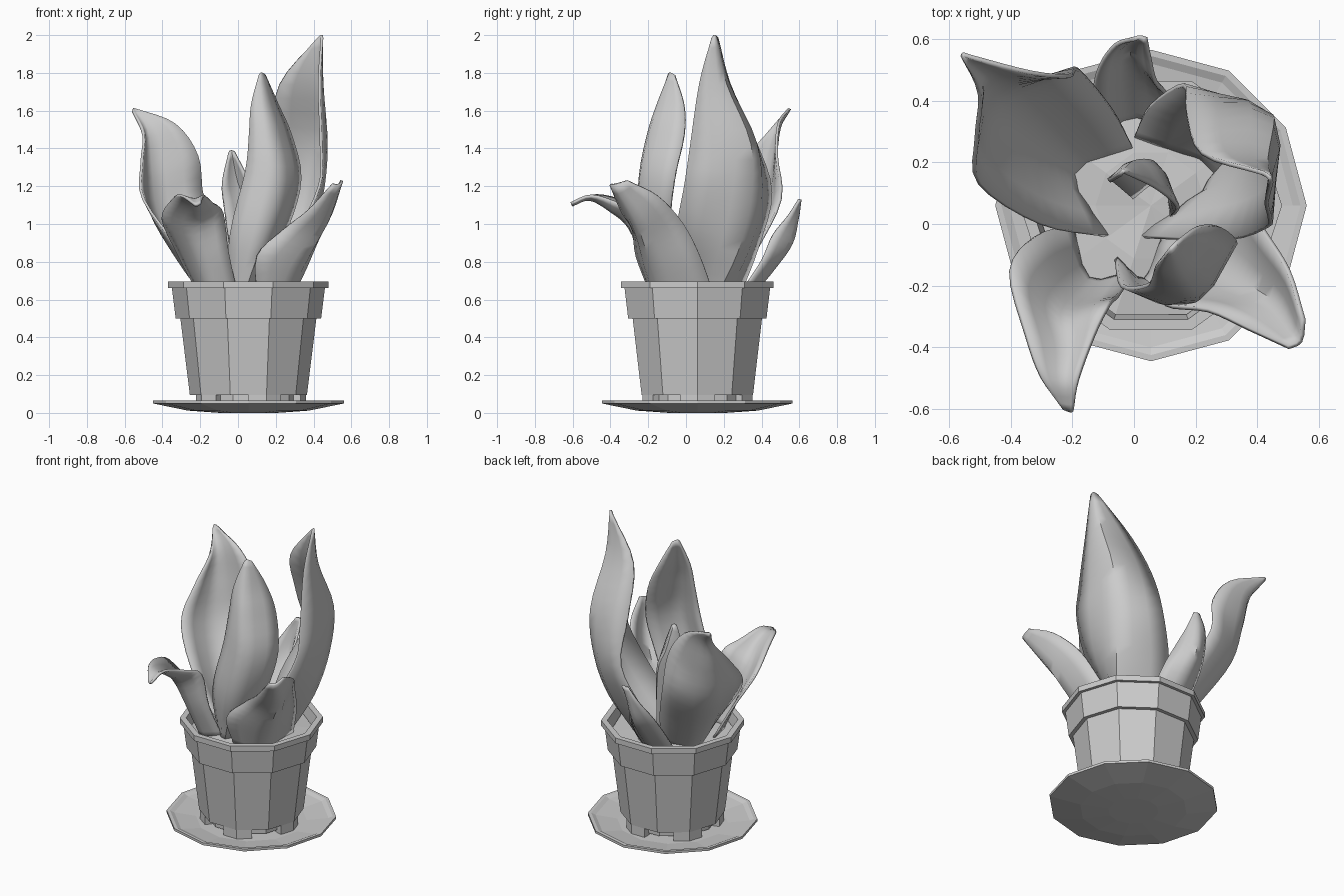
import bpy, math, random
from mathutils import Vector

random.seed(3)
CX, CY = 0.055, 0.06          # pot axis


def make(name, verts, faces):
    me = bpy.data.meshes.new(name)
    me.from_pydata(verts, [], faces)
    me.update()
    ob = bpy.data.objects.new(name, me)
    bpy.context.collection.objects.link(ob)
    return ob


def ring_point(r, z, k, sides):
    a = 2 * math.pi * k / sides
    return (CX + r * math.cos(a), CY + r * math.sin(a), z)


def lathe(name, profile, sides):
    # revolve an open (r, z) profile and cap both ends
    verts = [ring_point(r, z, k, sides) for r, z in profile for k in range(sides)]
    faces = []
    for i in range(len(profile) - 1):
        for k in range(sides):
            a, b = i * sides + k, i * sides + (k + 1) % sides
            faces.append((a, b, b + sides, a + sides))
    last = (len(profile) - 1) * sides
    faces.append(tuple(reversed(range(sides))))
    faces.append(tuple(last + k for k in range(sides)))
    return make(name, verts, faces)


def spline(pts, t):
    # Catmull-Rom through pts, t in 0..len-1
    i = min(int(t), len(pts) - 2)
    u = t - i
    p1, p2 = pts[i], pts[i + 1]
    p0 = pts[i - 1] if i else p1 * 2 - p2
    p3 = pts[i + 2] if i + 2 < len(pts) else p2 * 2 - p1
    return 0.5 * (2 * p1 + (p2 - p0) * u + (2 * p0 - 5 * p1 + 4 * p2 - p3) * u * u
                  + (3 * p1 - p0 - 3 * p2 + p3) * u ** 3)


def leaf(name, stations, across=6, along=4):
    # each station: one edge, midrib, other edge
    cols = [[Vector(s[j]) for s in stations] for j in range(3)]
    n = (len(stations) - 1) * along
    verts = []
    for i in range(n + 1):
        row = [spline(c, i / along) for c in cols]
        verts += [spline(row, 2 * k / across) for k in range(across + 1)]
    w = across + 1
    faces = [(i * w + k, i * w + k + 1, (i + 1) * w + k + 1, (i + 1) * w + k)
             for i in range(n) for k in range(across)]
    ob = make(name, verts, faces)
    m = ob.modifiers.new("thickness", 'SOLIDIFY')
    m.thickness, m.offset = 0.014, 0
    bpy.context.view_layer.objects.active = ob
    ob.select_set(True)
    bpy.ops.object.shade_smooth_by_angle(angle=math.radians(50))
    ob.select_set(False)
    return ob


# Saucer
lathe("saucer", [(0.15, 0), (0.32, 0.012), (0.505, 0.05), (0.505, 0.066),
                 (0.485, 0.066), (0.46, 0.054), (0.33, 0.035)], 12)

# Pot: recessed base, tapered body, collar band, rim, inner wall
lathe("pot", [(0.265, 0.05), (0.265, 0.095), (0.31, 0.095), (0.36, 0.5), (0.385, 0.5),
              (0.405, 0.66), (0.425, 0.66), (0.425, 0.695), (0.388, 0.695), (0.365, 0.56)], 10)

# Feet under the pot, straddling every other corner
for n in range(5):
    k = 2 * n
    plan = [(0.306, k - 0.5), (0.306, k), (0.306, k + 0.5), (0.25, k + 0.5), (0.25, k), (0.25, k - 0.5)]
    scale = lambda kk: 1 if kk == int(kk) else math.cos(math.pi / 10)
    vs = [ring_point(r * scale(q), z, q, 10) for z in (0.035, 0.1) for r, q in plan]
    fs = [(0, 5, 4, 1), (1, 4, 3, 2), (6, 7, 10, 11), (7, 8, 9, 10)]
    fs += [(i, (i + 1) % 6, (i + 1) % 6 + 6, i + 6) for i in range(6)]
    make(f"pot_foot_{n + 1}", vs, fs)

# Lumpy soil
sv = [(CX, CY, 0.655)]
for r in (0.18, 0.372):
    for k in range(10):
        x, y, z = ring_point(r, 0.645 if r < 0.2 else 0.62, k, 10)
        sv.append((x, y, z + random.uniform(-0.015, 0.015)))
sf = []
for k in range(10):
    j = (k + 1) % 10
    sf += [(0, 1 + k, 1 + j), (1 + k, 11 + k, 11 + j, 1 + j)]
make("soil", sv, sf)

# Leaves
leaf("tall_right_leaf", [
    [(0.0, -0.04, 0.62), (0.25, 0.15, 0.6), (0.0, 0.28, 0.62)],
    [(0.3, -0.05, 0.95), (0.36, 0.27, 0.85), (0.05, 0.38, 0.88)],
    [(0.43, -0.01, 1.2), (0.42, 0.34, 1.12), (0.16, 0.45, 1.17)],
    [(0.44, 0.02, 1.4), (0.45, 0.34, 1.42), (0.17, 0.36, 1.45)],
    [(0.43, 0.07, 1.74), (0.43, 0.21, 1.74), (0.22, 0.23, 1.74)],
    [(0.445, 0.135, 1.985), (0.44, 0.15, 2.0), (0.42, 0.165, 1.985)]])

leaf("tall_front_leaf", [
    [(-0.06, -0.1, 0.6), (0.02, -0.17, 0.6), (0.08, -0.02, 0.6)],
    [(-0.04, -0.2, 0.95), (0.13, -0.25, 0.93), (0.26, -0.08, 0.98)],
    [(0.04, -0.2, 1.28), (0.21, -0.24, 1.24), (0.33, -0.06, 1.24)],
    [(0.06, -0.17, 1.48), (0.18, -0.19, 1.48), (0.28, -0.01, 1.47)],
    [(0.07, -0.14, 1.63), (0.15, -0.14, 1.63), (0.21, -0.01, 1.63)],
    [(0.11, -0.09, 1.79), (0.12, -0.08, 1.8), (0.14, -0.06, 1.79)]])

leaf("front_right_leaf", [
    [(0.1, -0.18, 0.62), (0.26, -0.12, 0.6), (0.29, 0.15, 0.62)],
    [(0.1, -0.26, 0.83), (0.33, -0.17, 0.75), (0.37, 0.07, 0.84)],
    [(0.24, -0.28, 0.97), (0.41, -0.22, 0.9), (0.42, -0.02, 1.01)],
    [(0.37, -0.34, 1.07), (0.48, -0.27, 1.03), (0.5, -0.15, 1.15)],
    [(0.5, -0.4, 1.21), (0.54, -0.38, 1.21), (0.55, -0.31, 1.23)]])

leaf("front_left_leaf", [
    [(-0.2, 0.0, 0.62), (-0.14, -0.17, 0.6), (0.0, -0.15, 0.62)],
    [(-0.32, -0.04, 0.85), (-0.2, -0.23, 0.8), (-0.05, -0.23, 0.85)],
    [(-0.4, -0.15, 1.03), (-0.24, -0.3, 0.98), (-0.08, -0.26, 1.06)],
    [(-0.35, -0.36, 1.13), (-0.22, -0.4, 1.07), (-0.13, -0.36, 1.11)],
    [(-0.3, -0.5, 1.15), (-0.23, -0.51, 1.13), (-0.18, -0.5, 1.15)],
    [(-0.23, -0.6, 1.1), (-0.215, -0.605, 1.1), (-0.2, -0.61, 1.11)]])

leaf("back_left_leaf", [
    [(-0.08, -0.04, 0.62), (-0.18, 0.15, 0.6), (0.0, 0.24, 0.62)],
    [(-0.3, 0.0, 0.86), (-0.3, 0.25, 0.8), (-0.07, 0.37, 0.86)],
    [(-0.5, 0.13, 1.13), (-0.43, 0.38, 1.06), (-0.18, 0.5, 1.13)],
    [(-0.51, 0.28, 1.32), (-0.46, 0.45, 1.3), (-0.21, 0.48, 1.36)],
    [(-0.5, 0.42, 1.47), (-0.48, 0.49, 1.5), (-0.33, 0.49, 1.53)],
    [(-0.56, 0.54, 1.6), (-0.555, 0.55, 1.61), (-0.54, 0.545, 1.61)]])

leaf("small_back_leaf", [
    [(-0.12, 0.28, 0.62), (0.01, 0.33, 0.6), (0.13, 0.28, 0.62)],
    [(-0.13, 0.42, 0.8), (0.0, 0.47, 0.77), (0.12, 0.4, 0.8)],
    [(-0.11, 0.51, 0.93), (-0.01, 0.56, 0.9), (0.07, 0.46, 0.94)],
    [(-0.06, 0.58, 1.04), (0.0, 0.59, 1.03), (0.05, 0.54, 1.04)],
    [(0.0, 0.6, 1.13), (0.02, 0.605, 1.13), (0.04, 0.6, 1.13)]])

leaf("small_centre_leaf", [
    [(0.0, 0.08, 0.6), (0.1, 0.15, 0.6), (0.12, 0.02, 0.6)],
    [(-0.07, 0.14, 1.08), (0.06, 0.2, 1.05), (0.14, 0.06, 1.02)],
    [(-0.08, 0.14, 1.22), (0.0, 0.2, 1.22), (0.07, 0.12, 1.2)],
    [(-0.045, 0.16, 1.38), (-0.035, 0.17, 1.39), (-0.02, 0.165, 1.38)]])
